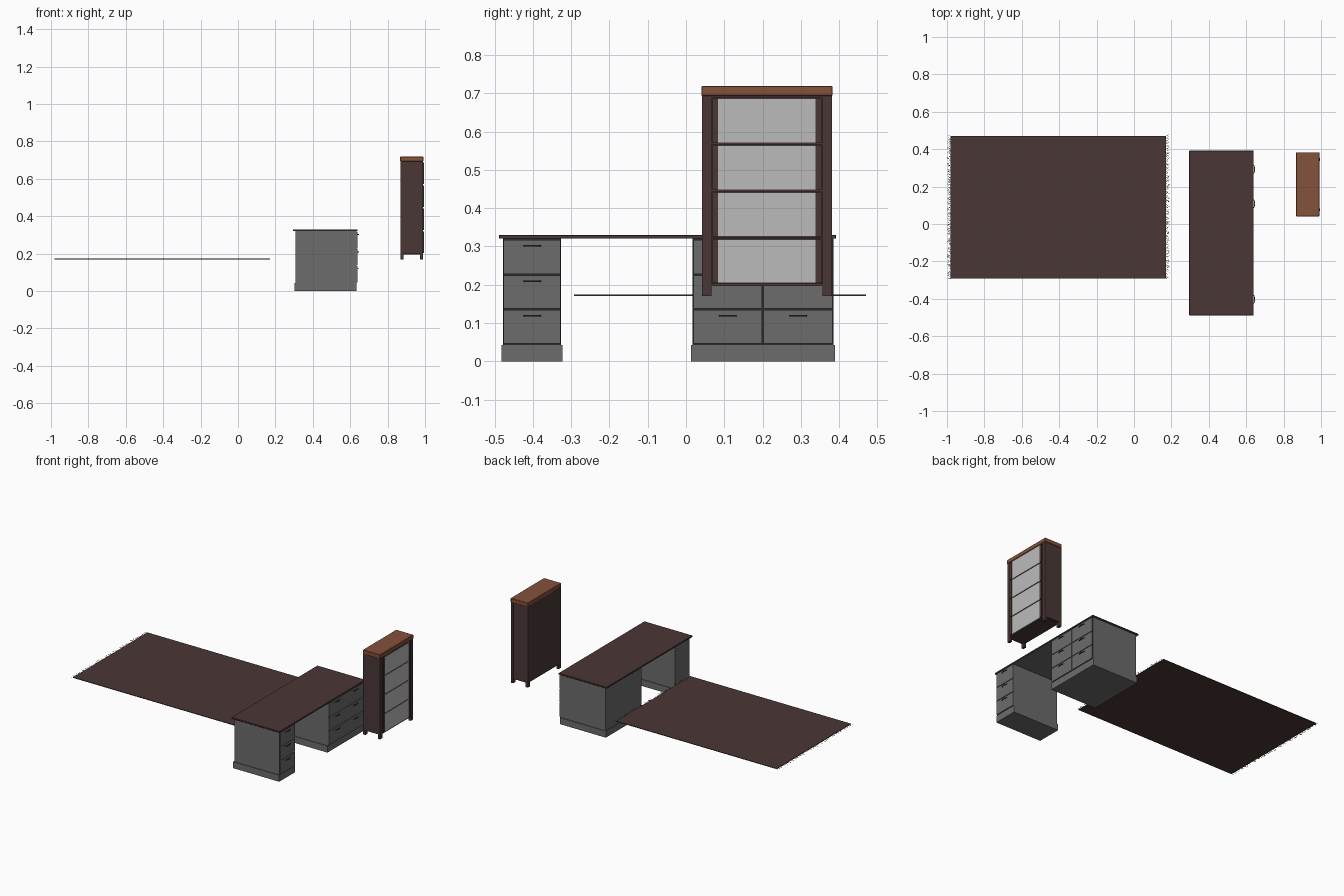
import bpy, bmesh, math, random
from mathutils import Vector

random.seed(4)
old = bpy.data.objects.get("Cube")
if old:
    bpy.data.objects.remove(old, do_unlink=True)


def material(name, rgb):
    m = bpy.data.materials.new(name)
    m.use_nodes = True
    m.diffuse_color = (*rgb, 1)
    m.node_tree.nodes["Principled BSDF"].inputs["Base Color"].default_value = (*rgb, 1)
    return m


GREY = material("grey paint", (0.15, 0.15, 0.15))
BROWN = material("dark brown", (0.068, 0.038, 0.037))
ORANGE = material("warm wood", (0.235, 0.083, 0.045))
GLASS = material("pale glass", (0.5, 0.5, 0.5))
BLACK = material("charcoal", (0.025, 0.025, 0.025))
FRINGE = material("rug thread", (0.06, 0.045, 0.042))


def finish(name, bm, mats):
    mesh = bpy.data.meshes.new(name)
    bm.to_mesh(mesh)
    bm.free()
    for m in mats:
        mesh.materials.append(m)
    ob = bpy.data.objects.new(name, mesh)
    bpy.context.collection.objects.link(ob)
    return ob


def box(name, x, y, z, mat, accent=None, direction=None, bevel=0):
    """Box from (low, high) ranges; faces towards direction take the accent."""
    bm = bmesh.new()
    bmesh.ops.create_cube(bm, size=1)
    for v in bm.verts:
        v.co = [(lo + hi) / 2 + c * (hi - lo) for c, (lo, hi) in zip(v.co, (x, y, z))]
    if bevel:
        bmesh.ops.bevel(bm, geom=bm.edges[:], offset=bevel, segments=1, affect='EDGES')
    bm.normal_update()
    if accent:
        for f in bm.faces:
            if f.normal.dot(Vector(direction)) > 0.9:
                f.material_index = 1
    return finish(name, bm, [mat, accent] if accent else [mat])


def handle(name, y, z):
    """Bowed drawer pull."""
    bm = bmesh.new()
    rings = []
    for i in range(9):
        a = math.pi * i / 8
        cx, cy = 0.637 + 0.008 * math.sin(a), y - 0.023 * math.cos(a)
        rings.append([bm.verts.new((cx + dx, cy, z + dz))
                      for dx, dz in ((-.002, -.002), (.002, -.002), (.002, .002), (-.002, .002))])
    for a, b in zip(rings, rings[1:]):
        for k in range(4):
            bm.faces.new((a[k], a[(k + 1) % 4], b[(k + 1) % 4], b[k]))
    bm.faces.new(rings[0])
    bm.faces.new(rings[-1])
    bmesh.ops.recalc_face_normals(bm, faces=bm.faces)
    finish(name, bm, [BLACK])


# Desk: top and two drawer pedestals
box("desk_top", (0.295, 0.64), (-0.488, 0.392), (0.32, 0.33), BROWN, GREY, (0, 0, -1), 0.001)
LEVELS = (0.044, 0.136, 0.226, 0.319)


def pedestal(name, y0, y1, columns):
    box(name + "_plinth", (0.303, 0.633), (y0 - 0.004, y1 + 0.004), (0, 0.042), GREY)
    box(name + "_carcass", (0.308, 0.633), (y0, y1), (0.042, 0.32), GREY, BLACK, (1, 0, 0))
    width = (y1 - y0) / columns
    for c in range(columns):
        a = y0 + c * width
        for r in range(3):
            lo, hi = LEVELS[r], LEVELS[r + 1]
            tag = f"{name}_drawer_{c + 1}_{r + 1}"
            box(tag, (0.633, 0.638), (a + 0.002, a + width - 0.002), (lo + 0.002, hi - 0.002), GREY)
            handle(tag + "_handle", a + width / 2, hi - 0.017)


pedestal("small_pedestal", -0.478, -0.326, 1)
pedestal("large_pedestal", 0.017, 0.385, 2)

# Bookcase carcass
box("bookcase_top", (0.867, 0.991), (0.04, 0.383), (0.693, 0.719), ORANGE, bevel=0.002)
box("bookcase_back", (0.87, 0.876), (0.06, 0.363), (0.2, 0.693), BROWN)
box("bookcase_floor", (0.872, 0.986), (0.06, 0.363), (0.196, 0.204), BROWN)
for side, y in (("near", (0.042, 0.066)), ("far", (0.357, 0.381))):
    inset = (y[0] + 0.002, y[1] - 0.002)
    box(f"bookcase_{side}_side", (0.88, 0.977), inset, (0.198, 0.693), BROWN)
    box(f"bookcase_{side}_front_post", (0.974, 0.99), y, (0.17, 0.693), BROWN)
    box(f"bookcase_{side}_back_post", (0.868, 0.884), y, (0.17, 0.693), BROWN)

# Four glazed doors divided by shelves
SHELVES = (0.2, 0.322, 0.445, 0.568, 0.69)
for i, z in enumerate(SHELVES):
    box(f"bookcase_shelf_{i + 1}", (0.876, 0.99), (0.066, 0.357), (z - 0.003, z + 0.003), BROWN)
for i, (lo, hi) in enumerate(zip(SHELVES, SHELVES[1:])):
    lo, hi = lo + 0.004, hi - 0.004
    box(f"door_{i + 1}_glass", (0.988, 0.992), (0.083, 0.34), (lo, hi), GLASS)
    for side, y in (("near", (0.069, 0.084)), ("far", (0.338, 0.354))):
        box(f"door_{i + 1}_{side}_stile", (0.984, 0.995), y, (lo, hi), BROWN)

# Rug with fringed ends
box("rug", (-0.98, 0.172), (-0.292, 0.47), (0.17, 0.174), BROWN)


def fringe(name, x, out):
    bm = bmesh.new()
    count = 110
    for i in range(count):
        y = -0.292 + 0.762 * i / (count - 1)
        drift = random.uniform(-0.016, 0.016)
        length = random.uniform(0.012, 0.02)
        pairs = []
        for t in (0, 0.5, 1):
            px = x + out * length * t
            py = y + drift * t * t
            pairs.append([bm.verts.new((px, py + s * 0.0008, 0.172)) for s in (-1, 1)])
        for a, b in zip(pairs, pairs[1:]):
            f = bm.faces.new((a[0], b[0], b[1], a[1]))
            f.normal_update()
            if f.normal.z < 0:
                f.normal_flip()
    finish(name, bm, [FRINGE])


fringe("rug_fringe_inner", 0.171, 1)
fringe("rug_fringe_outer", -0.979, -1)
